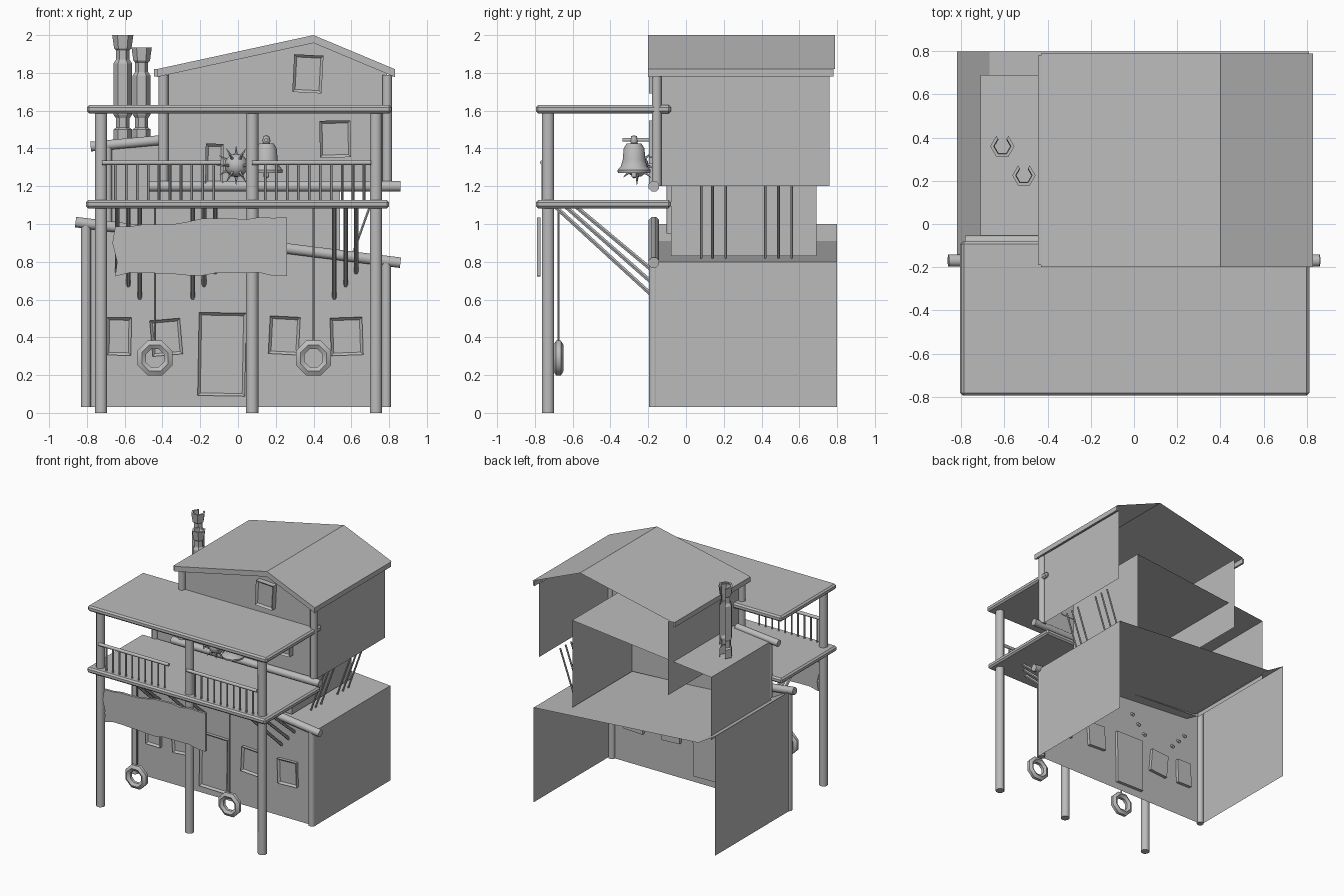
import bpy, bmesh, math, random
from mathutils import Vector, Matrix

random.seed(4)
if "Cube" in bpy.data.objects:
    bpy.data.objects.remove(bpy.data.objects["Cube"])

grey = bpy.data.materials.new("plain_grey")
grey.use_nodes = True
grey.diffuse_color = (0.5, 0.5, 0.5, 1)
grey.node_tree.nodes["Principled BSDF"].inputs["Base Color"].default_value = grey.diffuse_color


def finish(name, bm, smooth=False, recalc=True):
    if recalc:
        bmesh.ops.recalc_face_normals(bm, faces=bm.faces)
    me = bpy.data.meshes.new(name)
    bm.to_mesh(me)
    bm.free()
    me.materials.append(grey)
    ob = bpy.data.objects.new(name, me)
    bpy.context.collection.objects.link(ob)
    if smooth:
        bpy.ops.object.select_all(action="DESELECT")
        ob.select_set(True)
        bpy.context.view_layer.objects.active = ob
        bpy.ops.object.shade_smooth_by_angle(angle=math.radians(50))
    return ob


def tube(name, p, q, r, n=8):
    """Round bar between two points."""
    p, q = Vector(p), Vector(q)
    d = q - p
    bm = bmesh.new()
    m = Matrix.Translation((p + q) / 2) @ d.to_track_quat("Z", "Y").to_matrix().to_4x4()
    m = m @ Matrix.Rotation(math.pi / n, 4, "Z")
    bmesh.ops.create_cone(bm, cap_ends=True, segments=n, radius1=r, radius2=r, depth=d.length, matrix=m)
    return finish(name, bm, n > 6)


def box(name, lo, hi, bevel=0.0):
    lo, hi = Vector(lo), Vector(hi)
    bm = bmesh.new()
    bmesh.ops.create_cube(bm, size=1, matrix=Matrix.Translation((lo + hi) / 2) @ Matrix.Diagonal((*(hi - lo), 1)))
    if bevel:
        bmesh.ops.bevel(bm, geom=bm.edges[:], offset=bevel, segments=1, affect="EDGES")
    return finish(name, bm)


def sheet(name, line, y0, y1):
    """Open surface: an (x, z) line drawn out from y0 to y1."""
    bm = bmesh.new()
    rows = [[bm.verts.new((x, y, z)) for x, z in line] for y in (y0, y1)]
    for i in range(len(line) - 1):
        bm.faces.new((rows[0][i], rows[0][i + 1], rows[1][i + 1], rows[1][i]))
    return finish(name, bm, recalc=False)


def panel(name, outline, y, depth=0.0):
    """Flat (x, z) outline facing the front, with optional thickness."""
    bm = bmesh.new()
    f = bm.faces.new([bm.verts.new((x, y, z)) for x, z in outline])
    if depth:
        ext = bmesh.ops.extrude_face_region(bm, geom=[f])["geom"]
        bmesh.ops.translate(bm, vec=(0, depth, 0), verts=[v for v in ext if isinstance(v, bmesh.types.BMVert)])
        bm.faces.ensure_lookup_table()
    return finish(name, bm, recalc=bool(depth))


def lathe(name, profile, at, n, skip=(), smooth=True):
    """Spin (radius, z) rings about z; skip leaves chosen sides open."""
    bm = bmesh.new()
    rings = [[bm.verts.new((at[0] + r * math.cos(math.tau * k / n), at[1] + r * math.sin(math.tau * k / n), at[2] + z))
              for k in range(n)] for r, z in profile]
    for a, b in zip(rings, rings[1:]):
        for k in range(n):
            if k not in skip:
                bm.faces.new((a[k], a[(k + 1) % n], b[(k + 1) % n], b[k]))
    return finish(name, bm, smooth)


def frame(name, x, z, w, h, y, tilt=0):
    """Window or door: raised border with a recessed pane."""
    bm = bmesh.new()
    m = Matrix.Translation((x, y, z)) @ Matrix.Rotation(math.radians(tilt), 4, "Y")
    bmesh.ops.create_cube(bm, size=1, matrix=m @ Matrix.Diagonal((w, 0.05, h, 1)))
    bm.normal_update()
    front = min(bm.faces, key=lambda f: f.calc_center_median().y)
    bmesh.ops.inset_region(bm, faces=[front], thickness=0.02)
    bmesh.ops.translate(bm, vec=(0, 0.015, 0), verts=front.verts[:])
    finish(name, bm)


# Ground storey: open back and bottom, slanted roof with a raised left lip
FRONT = -0.17
panel("lower_front_wall", [(-0.82, 0.03), (0.81, 0.03), (0.81, 0.8), (-0.82, 1.0)], FRONT)
sheet("lower_right_wall", [(-0.82, 1.0), (-0.82, 0.03)], FRONT, 0.8)
sheet("lower_left_wall", [(0.81, 0.03), (0.81, 0.8)], FRONT, 0.8)
sheet("lower_roof", [(0.81, 0.8), (-0.67, 0.91), (-0.82, 1.0)], FRONT, 0.8)
tube("lower_roof_beam", (-0.86, FRONT, 1.01), (0.86, FRONT, 0.795), 0.03)
tube("lower_corner_post", (-0.805, FRONT, 0.03), (-0.805, FRONT, 0.99), 0.028)
tube("lower_corner_post", (0.785, FRONT, 0.03), (0.785, FRONT, 0.8), 0.028)

# Middle storey
panel("middle_front_wall", [(-0.71, 0.9), (0.54, 0.83), (0.54, 1.54), (-0.71, 1.41)], -0.08)
sheet("middle_roof", [(0.54, 1.54), (-0.71, 1.41)], -0.08, 0.69)
sheet("middle_right_wall", [(-0.71, 1.41), (-0.71, 0.9)], -0.08, 0.69)
sheet("middle_left_wall", [(0.54, 0.83), (0.54, 1.54)], -0.08, 0.69)
tube("middle_roof_beam", (-0.78, -0.08, 1.41), (-0.4, -0.08, 1.445), 0.028)
tube("middle_corner_post", (-0.69, -0.08, 0.95), (-0.69, -0.08, 1.41), 0.026)

# Upper storey with gabled roof
UP = -0.15
panel("upper_front_wall", [(-0.37, 1.2), (0.79, 1.2), (0.79, 1.8), (0.4, 1.97), (-0.37, 1.8)], UP)
sheet("upper_right_wall", [(-0.37, 1.8), (-0.37, 1.2)], UP, 0.76)
sheet("upper_left_wall", [(0.79, 1.2), (0.79, 1.8)], UP, 0.76)
gable = [(0.83, 1.82), (0.4, 2.0), (-0.43, 1.82)]
sheet("upper_roof", gable, -0.19, 0.79)
drop = [(x, z - 0.042) for x, z in reversed(gable)]
panel("gable_trim", gable + drop, -0.2, 0.05)
for s, x in ((-1, -0.43), (1, 0.83)):
    box("eaves_trim", (x - 0.015, -0.19, 1.78), (x, 0.78, 1.82))
tube("upper_floor_beam", (-0.47, -0.17, 1.2), (0.86, -0.17, 1.2), 0.03)
for x in (-0.395, 0.79):
    tube("upper_corner_post", (x, -0.155, 1.2), (x, -0.155, 1.79), 0.028)
for y in (0.08, 0.14, 0.21, 0.42, 0.49, 0.56):
    tube("overhang_prop", (0.6, y, 0.82), (0.74, y, 1.21), 0.007, 6)

# Windows and door
for x, z, w, h, tilt in ((-0.63, 0.405, 0.13, 0.2, 1), (-0.38, 0.4, 0.16, 0.19, -5),
                         (0.245, 0.41, 0.16, 0.2, 3), (0.575, 0.405, 0.17, 0.2, -2)):
    frame("lower_window", x, z, w, h, FRONT, tilt)
frame("front_door", -0.085, 0.31, 0.25, 0.44, FRONT, 1)
for x, z, w, h, tilt in ((0.37, 1.795, 0.155, 0.2, 3), (0.515, 1.45, 0.165, 0.195, -1), (-0.125, 1.31, 0.095, 0.23, 1)):
    frame("upper_window", x, z, w, h, UP - 0.02, tilt)

# Porch: deck, awning, columns and railings
box("deck", (-0.805, -0.795, 1.083), (0.8, -0.08, 1.127), 0.012)
box("awning", (-0.8, -0.795, 1.585), (0.812, -0.08, 1.63), 0.012)
for x in (-0.725, 0.075, 0.73):
    tube("porch_column", (x, -0.73, 0), (x, -0.73, 1.6), 0.035)
for x0 in (-0.72, 0.075):
    x1 = x0 + 0.63
    tube("railing", (x0, -0.76, 1.325), (x1, -0.76, 1.325), 0.013)
    for k in range(10):
        x = x0 + 0.07 + k * 0.058
        tube("baluster", (x, -0.76, 1.11), (x, -0.76, 1.325), 0.007, 6)

# Diagonal struts below the deck
for group in ((-0.52, -0.58, -0.64), (-0.24, -0.18, -0.12), (0.51, 0.57, 0.625)):
    for k, x in enumerate(group):
        tube("deck_strut", (x, -0.69 + k * 0.055, 1.09), (x, -0.15, 0.595 + k * 0.068), 0.012, 6)

# Ragged signboard
edge_count = 12
top = [(-0.65 + 0.91 * k / edge_count, 0.99 + 0.05 * k / edge_count + random.uniform(-0.01, 0.015)) for k in range(edge_count + 1)]
low = [(x, 0.733 + random.uniform(-0.012, 0.012)) for x, z in reversed(top)]
panel("signboard", top + low + [(-0.64, 0.8), (-0.665, 0.9)], -0.79, 0.02)

# Hanging tyres with ropes
for x in (-0.44, 0.4):
    bm = bmesh.new()
    n, cross = 8, [(0.1, 0.012), (0.1, -0.012), (0.075, -0.027), (0.052, -0.012), (0.052, 0.012), (0.075, 0.027)]
    rings = []
    for k in range(n):
        a = math.tau * (k + 0.5) / n
        rings.append([bm.verts.new((x + r * math.cos(a), -0.675 + y, 0.29 + r * math.sin(a))) for r, y in cross])
    for k in range(n):
        a, b = rings[k], rings[(k + 1) % n]
        for j in range(6):
            i = (j + 1) % 6
            bm.faces.new((a[j], a[i], b[i], b[j]))
    finish("tyre", bm, True)
    tube("tyre_rope", (x, -0.675, 0.36), (x, -0.675, 1.1), 0.006, 6)

# Bell with hanger and clapper
bell = (0.15, -0.275, 1.27)
lathe("bell", [(0.0, 0.16), (0.04, 0.155), (0.055, 0.13), (0.06, 0.07), (0.07, 0.035), (0.088, 0.015), (0.085, 0.0), (0.07, 0.02)], bell, 12)
lathe("bell_clapper", [(0.0, -0.03), (0.014, -0.02), (0.014, 0.0), (0.005, 0.03)], bell, 8)
tube("bell_hanger", (0.15, -0.335, 1.445), (0.15, -0.15, 1.445), 0.01)
lathe("bell_loop", [(0.012, 0.15), (0.022, 0.17), (0.015, 0.195), (0.0, 0.2)], bell, 8)

# Spiked ball
hub = Vector((-0.01, -0.26, 1.31))
bm = bmesh.new()
bmesh.ops.create_uvsphere(bm, u_segments=12, v_segments=8, radius=0.062, matrix=Matrix.Translation(hub))
for lat, count in ((-45, 6), (0, 12), (45, 6)):
    for k in range(count):
        a, b = math.tau * k / count, math.radians(lat)
        d = Vector((math.cos(a) * math.cos(b), math.sin(b), math.sin(a) * math.cos(b)))
        m = Matrix.Translation(hub + d * 0.078) @ d.to_track_quat("Z", "Y").to_matrix().to_4x4()
        bmesh.ops.create_cone(bm, segments=5, radius1=0.01, radius2=0.001, depth=0.05, matrix=m)
finish("spiked_ball", bm, True)
tube("ball_arm", hub, (-0.01, -0.14, 1.31), 0.012)

# Chimney pipes, open at the rear side
for x, y, top_z, scale in ((-0.61, 0.36, 2.0, 1.0), (-0.51, 0.225, 1.935, 0.96)):
    h = top_z - 1.43
    profile = [(0.05, 0), (0.05, 0.07), (0.036, 0.08), (0.036, 0.13), (0.05, 0.15), (0.05, h - 0.15), (0.036, h - 0.13),
               (0.036, h - 0.08), (0.046, h - 0.07), (0.056, h), (0.04, h), (0.036, h - 0.08)]
    lathe("chimney_pipe", [(r * scale, z) for r, z in profile], (x, y, 1.43), 6, skip=(1,), smooth=False)
